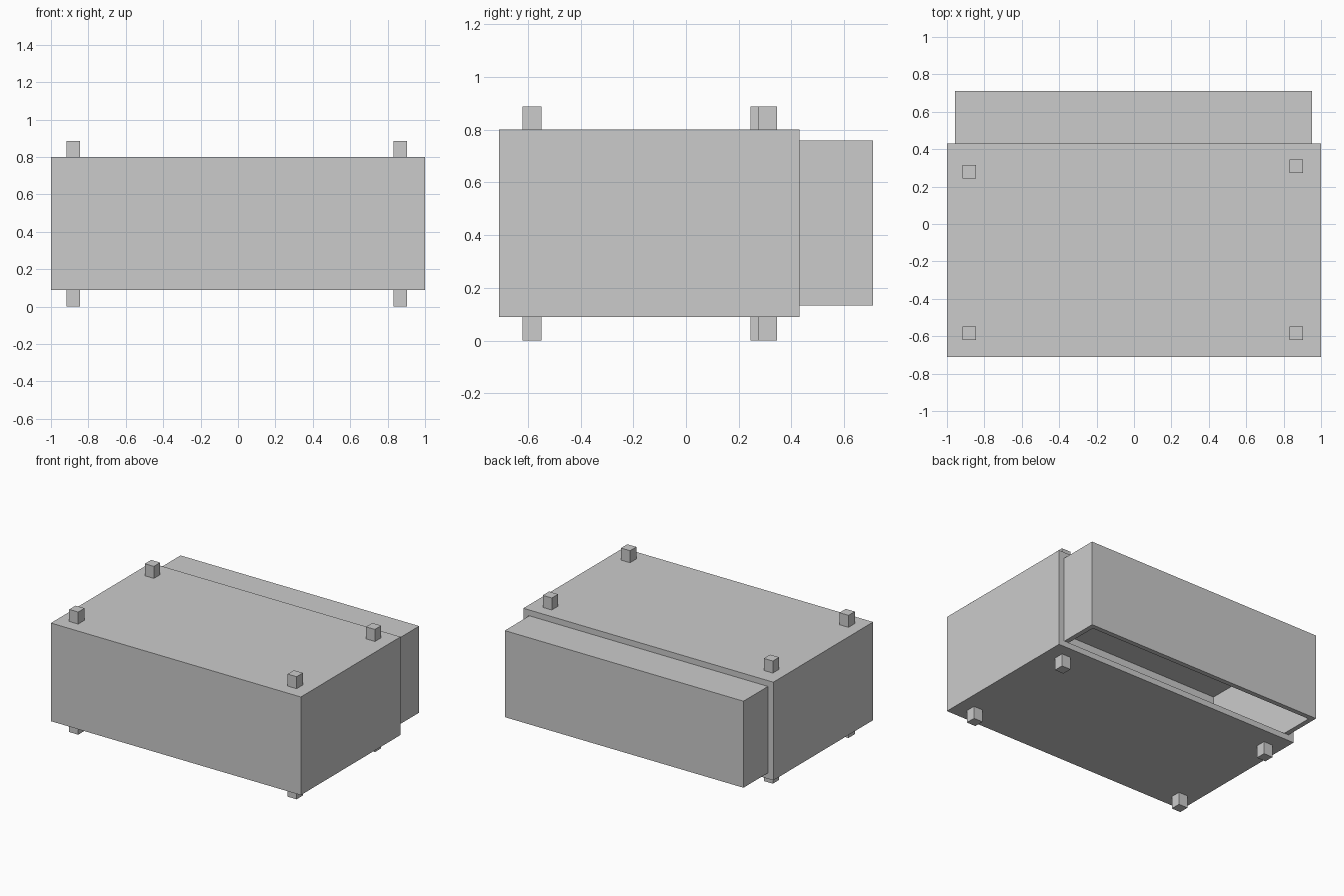
import bpy, bmesh
from mathutils import Vector

if "Cube" in bpy.data.objects:
    bpy.data.objects.remove(bpy.data.objects["Cube"])


def box(name, lo, hi, open_dir=None, wall=0.04):
    """Box from two corners; open_dir hollows it out through the side facing that way."""
    lo, hi = Vector(lo), Vector(hi)
    bm = bmesh.new()
    bmesh.ops.create_cube(bm, size=1)
    for v in bm.verts:
        v.co = (lo + hi) / 2 + v.co * (hi - lo)
    bm.normal_update()
    if open_dir:
        d = Vector(open_dir)
        face = max(bm.faces, key=lambda f: f.normal.dot(d))
        bmesh.ops.inset_region(bm, faces=[face], thickness=wall, use_even_offset=True)
        inner = bmesh.ops.extrude_discrete_faces(bm, faces=[face])["faces"][0]
        depth = abs((hi - lo).dot(d)) - wall
        bmesh.ops.translate(bm, verts=list(inner.verts), vec=-d * depth)
    bmesh.ops.recalc_face_normals(bm, faces=bm.faces[:])
    mesh = bpy.data.meshes.new(name)
    bm.to_mesh(mesh)
    bm.free()
    obj = bpy.data.objects.new(name, mesh)
    bpy.context.collection.objects.link(obj)
    return obj


# Outer sleeve, open at the back
box("sleeve", (-1, -0.71, 0.09), (1, 0.43, 0.80), open_dir=(0, 1, 0), wall=0.042)

# Inverted tray sliding out of the sleeve, open underneath
box("tray", (-0.957, -0.325, 0.132), (0.953, 0.71, 0.758), open_dir=(0, 0, -1), wall=0.035)

# Square feet below and matching pegs on top
corners = {"front_left": (-0.88, -0.585), "front_right": (0.868, -0.585),
           "back_left": (-0.88, 0.28), "back_right": (0.868, 0.31)}
r = 0.036
for where, (x, y) in corners.items():
    for part, z0, z1 in (("foot", 0, 0.09), ("top_peg", 0.80, 0.887)):
        box(f"{where}_{part}", (x - r, y - r, z0), (x + r, y + r, z1))
